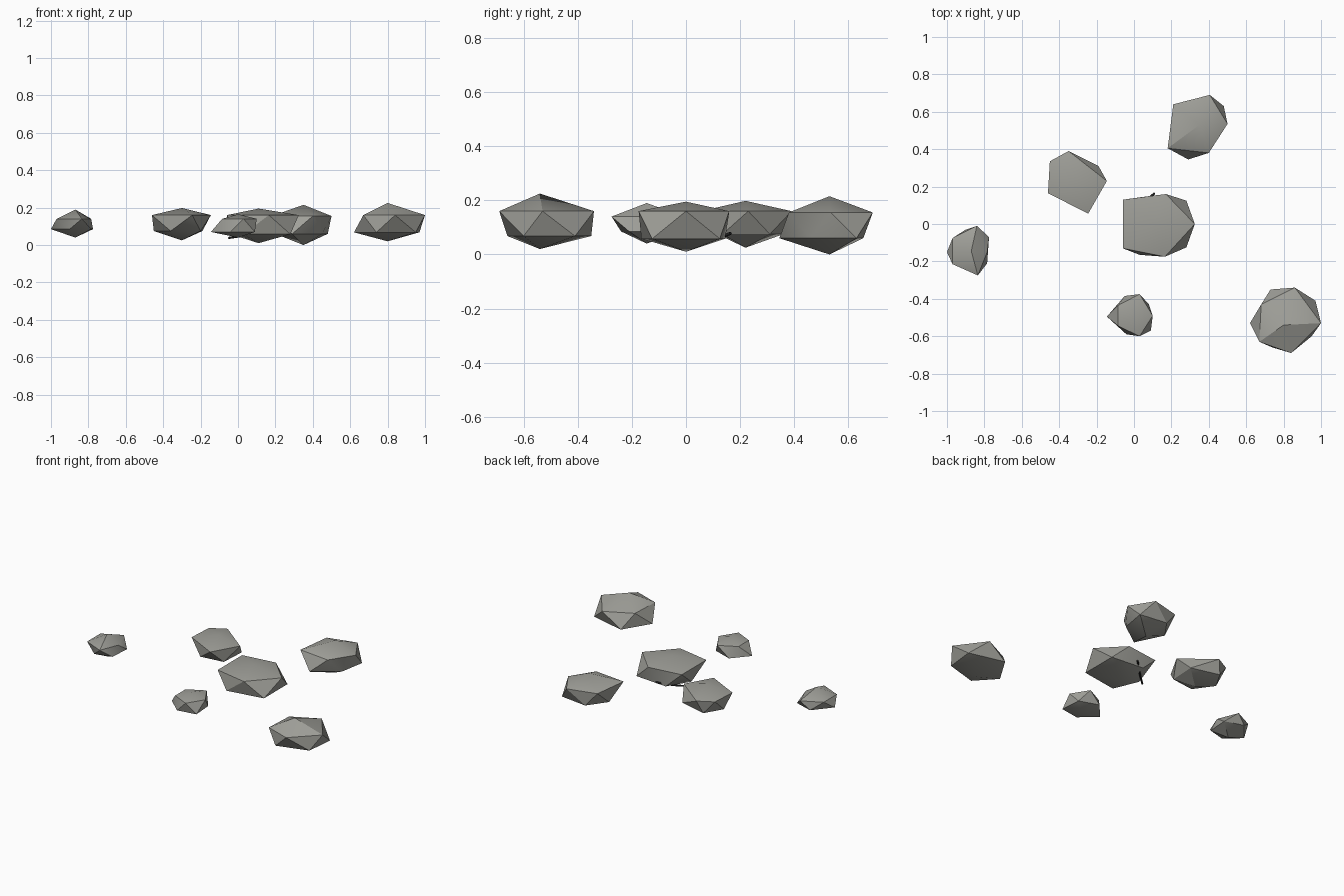
import bpy, bmesh, math

if "Cube" in bpy.data.objects:
    bpy.data.objects.remove(bpy.data.objects["Cube"])


def material(name, rgb):
    m = bpy.data.materials.new(name)
    m.diffuse_color = (*rgb, 1)
    m.use_nodes = True
    m.node_tree.nodes["Principled BSDF"].inputs["Base Color"].default_value = m.diffuse_color
    return m


stone = material("stone_grey", (0.35, 0.35, 0.32))
dark = material("dark_twig", (0.02, 0.02, 0.02))


def rock(name, centre, heights, ring):
    """Flattened 20-sided stone; ring points alternate upper, lower from +x."""
    bottom, low, high, top = heights
    bm = bmesh.new()
    crown = bm.verts.new((*centre, top))
    base = bm.verts.new((*centre, bottom))
    v = [bm.verts.new((x, y, low if i % 2 else high)) for i, (x, y) in enumerate(ring)]
    for i in range(10):
        a, b, c = v[i], v[(i + 1) % 10], v[(i + 2) % 10]
        bm.faces.new((a, b, c))
        bm.faces.new((a, c, base if i % 2 else crown))
    bmesh.ops.recalc_face_normals(bm, faces=bm.faces)
    mesh = bpy.data.meshes.new(name)
    bm.to_mesh(mesh)
    bm.free()
    mesh.materials.append(stone)
    ob = bpy.data.objects.new(name, mesh)
    bpy.context.collection.objects.link(ob)
    bpy.ops.object.select_all(action='DESELECT')
    ob.select_set(True)
    bpy.context.view_layer.objects.active = ob
    bpy.ops.object.shade_smooth_by_angle(angle=math.radians(30))


# Large stones
rock("middle_rock", (0.11, 0), (0.01, 0.058, 0.16, 0.195),
     [(.325, 0), (.28, .125), (.17, .16), (.05, .145), (-.06, .13),
      (-.04, 0), (-.06, -.13), (.03, -.165), (.165, -.175), (.28, -.125)])
rock("right_rock", (0.80, -0.54), (0.02, 0.068, 0.16, 0.225),
     [(1.0, -.53), (.97, -.41), (.86, -.34), (.73, -.35), (.68, -.43),
      (.62, -.53), (.67, -.63), (.74, -.66), (.84, -.69), (.95, -.60)])
rock("back_rock", (0.35, 0.53), (0.0, 0.06, 0.155, 0.215),
     [(.5, .535), (.48, .63), (.405, .69), (.29, .655), (.21, .64),
      (.2, .53), (.18, .405), (.29, .345), (.4, .38), (.45, .46)])
rock("left_rock", (-0.30, 0.22), (0.025, 0.075, 0.16, 0.198),
     [(-.145, .23), (-.19, .31), (-.35, .39), (-.38, .36), (-.45, .335),
      (-.45, .24), (-.46, .165), (-.36, .115), (-.245, .055), (-.2, .135)])

# Small stones
rock("far_left_rock", (-0.87, -0.145), (0.04, 0.085, 0.14, 0.19),
     [(-.785, -.15), (-.775, -.07), (-.84, -.01), (-.9, -.03), (-.97, -.075),
      (-1.0, -.15), (-.97, -.215), (-.9, -.24), (-.835, -.275), (-.785, -.21)])
rock("front_rock", (0, -0.49), (0.04, 0.07, 0.14, 0.165),
     [(.1, -.49), (.08, -.43), (.03, -.375), (-.05, -.385), (-.085, -.435),
      (-.145, -.495), (-.085, -.545), (-.04, -.59), (.03, -.6), (.09, -.57)])

# Thin twig tucked under the middle stone
curve = bpy.data.curves.new("twig", 'CURVE')
curve.dimensions = '3D'
curve.bevel_depth = 0.006
curve.bevel_resolution = 0
curve.use_fill_caps = True
path = [(0.11, 0.165, 0.078), (0.03, 0.09, 0.05), (-0.05, 0.02, 0.038)]
s = curve.splines.new('POLY')
s.points.add(len(path) - 1)
for p, co in zip(s.points, path):
    p.co = (*co, 1)
curve.materials.append(dark)
bpy.context.collection.objects.link(bpy.data.objects.new("twig", curve))
